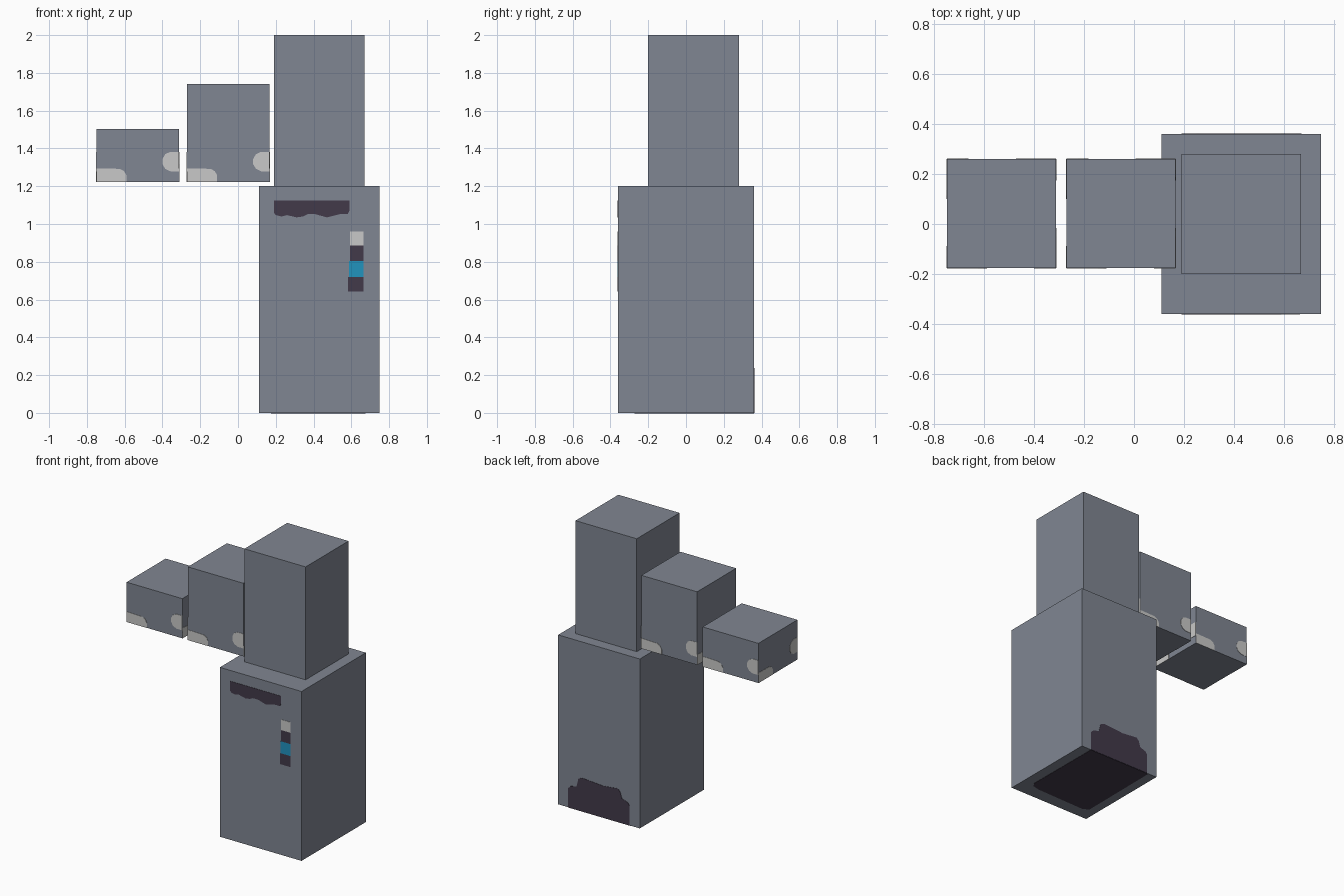
import bpy, bmesh
from mathutils import Vector

if "Cube" in bpy.data.objects:
    bpy.data.objects.remove(bpy.data.objects["Cube"])


def material(name, rgb):
    m = bpy.data.materials.new(name)
    lin = [(c / 255 / 12.92) if c < 11 else ((c / 255 + 0.055) / 1.055) ** 2.4 for c in rgb]
    m.diffuse_color = (*lin, 1)
    m.use_nodes = True
    m.node_tree.nodes["Principled BSDF"].inputs["Base Color"].default_value = m.diffuse_color
    return m


GREY = material("slate_grey", (128, 134, 146))
WHITE = material("pale_grey", (201, 201, 200))
DARK = material("dark_plum", (66, 58, 74))
BLUE = material("bright_blue", (33, 147, 190))

X, Y, Z = Vector((1, 0, 0)), Vector((0, 1, 0)), Vector((0, 0, 1))
LIFT = 0.002  # how far a marking stands off its face


def finish(name, bm, mat):
    mesh = bpy.data.meshes.new(name)
    bm.to_mesh(mesh)
    bm.free()
    mesh.materials.append(mat)
    bpy.context.collection.objects.link(bpy.data.objects.new(name, mesh))


def box(name, lo, hi, mat=GREY):
    bm = bmesh.new()
    bmesh.ops.create_cube(bm, size=1)
    lo, hi = Vector(lo), Vector(hi)
    for v in bm.verts:
        v.co = (lo + hi) / 2 + v.co * (hi - lo)
    finish(name, bm, mat)


def plate(name, origin, u, v, points, mat):
    """Thin marking drawn in the (u, v) plane at origin."""
    n = u.cross(v)
    bm = bmesh.new()
    verts = [bm.verts.new(origin + u * a + v * b - n * LIFT) for a, b in points]
    face = bm.faces.new(verts)
    top = bmesh.ops.extrude_face_region(bm, geom=[face])["geom"]
    for vert in (g for g in top if isinstance(g, bmesh.types.BMVert)):
        vert.co += n * LIFT * 2
    bmesh.ops.recalc_face_normals(bm, faces=bm.faces)
    finish(name, bm, mat)


# Main boxes
box("lower_cabinet", (0.11, -0.36, 0), (0.75, 0.36, 1.2))
box("upper_column", (0.19, -0.2, 1.2), (0.67, 0.28, 2.0))

# Side boxes with the same pale markings on all four sides
W = 0.437
corner_patch = [(0, 0), (0.16, 0), (0.16, 0.035), (0.147, 0.058), (0.125, 0.07), (0, 0.073)]
edge_spot = [(W, 0.057), (W, 0.16), (W - 0.045, 0.16), (W - 0.072, 0.148),
             (W - 0.087, 0.122), (W - 0.087, 0.095), (W - 0.072, 0.07), (W - 0.045, 0.057)]
for name, x0, top in (("middle_box", -0.27, 1.74), ("small_box", -0.75, 1.503)):
    y0, z0 = -0.176, 1.222
    box(name, (x0, y0, z0), (x0 + W, y0 + W, top))
    centre = Vector((x0 + W / 2, y0 + W / 2, z0))
    for side, n in (("front", -Y), ("right", X), ("back", Y), ("left", -X)):
        u = Z.cross(n)
        start = centre + (n - u) * W / 2
        plate(f"{name}_{side}_corner_patch", start, u, Z, corner_patch, WHITE)
        plate(f"{name}_{side}_edge_spot", start, u, Z, edge_spot, WHITE)

# Front slot with wavy lower edge
slot = [(0.19, 1.125), (0.19, 1.06), (0.2, 1.047), (0.23, 1.04), (0.26, 1.047), (0.31, 1.035),
        (0.345, 1.04), (0.37, 1.052), (0.41, 1.052), (0.47, 1.035), (0.54, 1.052),
        (0.58, 1.052), (0.59, 1.07), (0.59, 1.125)]
front = Vector((0, -0.36, 0))
plate("front_slot", front, X, Z, slot, DARK)

# Column of indicator tiles
tiles = (("top", 0.592, 0.885, 0.96, WHITE), ("upper", 0.592, 0.805, 0.885, DARK),
         ("blue", 0.587, 0.72, 0.805, BLUE), ("lower", 0.583, 0.642, 0.72, DARK))
for name, x0, z0, z1, mat in tiles:
    plate(f"{name}_indicator", front, X, Z,
          [(x0, z0), (0.665, z0), (0.665, z1), (x0, z1)], mat)

# Stepped opening at the bottom of the back
opening = [(-0.672, 0), (-0.19, 0), (-0.19, 0.14), (-0.205, 0.16), (-0.25, 0.175), (-0.262, 0.215),
           (-0.28, 0.237), (-0.4, 0.225), (-0.56, 0.237), (-0.59, 0.225), (-0.605, 0.165),
           (-0.65, 0.155), (-0.672, 0.135)]
plate("back_opening", Vector((0, 0.36, 0)), -X, Z, opening, DARK)

# Dark underside panel reaching the back edge
underside = [(0.18, -0.36), (0.672, -0.36), (0.675, 0.22), (0.655, 0.25), (0.6, 0.262),
             (0.22, 0.272), (0.175, 0.25)]
plate("underside_panel", Vector((0, 0, 0)), X, -Y, underside, DARK)
